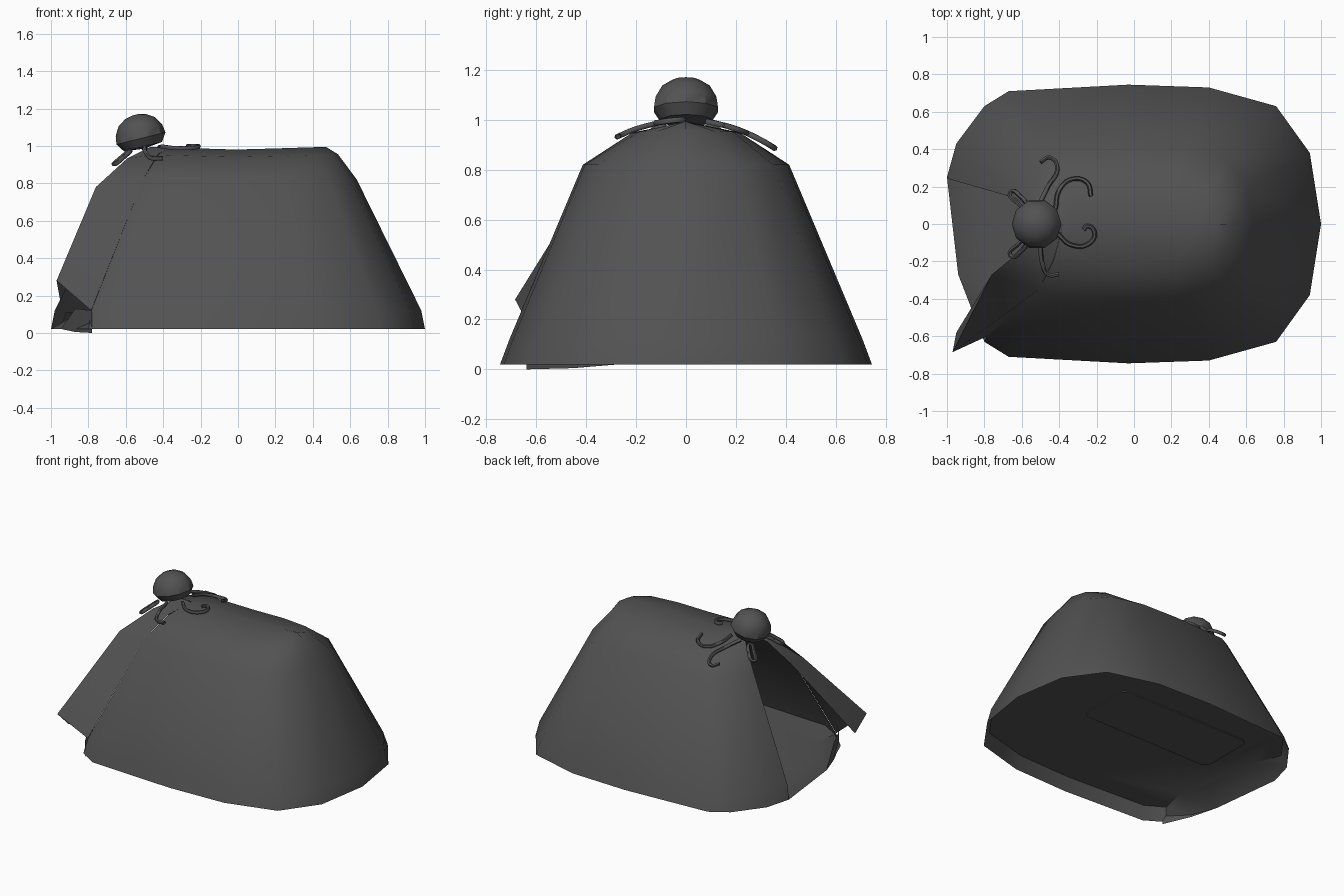
import bpy, bmesh, math
from mathutils import Vector, Matrix

cube = bpy.data.objects.get("Cube")
if cube:
    bpy.data.objects.remove(cube)

cloth = bpy.data.materials.new("charcoal_cloth")
cloth.use_nodes = True
cloth.diffuse_color = (0.085, 0.085, 0.085, 1)
cloth.node_tree.nodes["Principled BSDF"].inputs["Base Color"].default_value = cloth.diffuse_color


def finish(obj, angle):
    obj.data.materials.append(cloth)
    bpy.ops.object.select_all(action='DESELECT')
    obj.select_set(True)
    bpy.context.view_layer.objects.active = obj
    bpy.ops.object.shade_smooth_by_angle(angle=math.radians(angle))


def loft(name, rows, closed=False, cap=False, angle=40):
    """Skin equal-length rows of points into one surface."""
    bm = bmesh.new()
    grid = [[bm.verts.new(p) for p in row] for row in rows]
    n = len(rows[0])
    for a, b in zip(grid, grid[1:]):
        for i in range(n if closed else n - 1):
            j = (i + 1) % n
            bm.faces.new((a[i], a[j], b[j], b[i]))
    if cap:
        bm.faces.new(grid[-1])
        if cap == 2:
            bm.faces.new(grid[0][::-1])
    bmesh.ops.remove_doubles(bm, verts=bm.verts, dist=0.002)
    bmesh.ops.recalc_face_normals(bm, faces=bm.faces)
    mesh = bpy.data.meshes.new(name)
    bm.to_mesh(mesh)
    bm.free()
    obj = bpy.data.objects.new(name, mesh)
    bpy.context.collection.objects.link(obj)
    finish(obj, angle)
    return obj


# Ground outline: back half from +x round to the doorway, mirrored to the front
half = [(1, 0), (.94, .38), (.76, .63), (.4, .73), (-.03, .745), (-.67, .71),
        (-.8, .63), (-.95, .43), (-1, .25)]
wall = [(x, -y) for x, y in half[6:0:-1]] + half
door = [(-.94, -.27), (-.87, -.45)]

# Canopy: outline shrinks upward and closes on a gently sagging ridge
levels = [(.02, 1, 1), (.12, .98, .95), (.82, .635, .555), (.955, .535, .3), (.995, .47, 0)]


def ring(z, kx, ky):
    return [(x * kx, y * ky, z - (.015 * (1 - abs(x)) if z > .9 else 0)) for x, y in wall]


loft("canopy", [ring(*lv) for lv in levels], angle=50)

# Door flap pulled aside: canopy edge, outer fold, inner hem
flap_rows = [
    [(-.376, 0, .99), (-.47, 0, .995), (-.48, 0, .99)],
    [(-.43, -.19, .953), (-.59, -.13, .935), (-.58, -.1, .92)],
    [(-.508, -.35, .82), (-.76, -.27, .78), (-.69, -.22, .74)],
    [(-.785, -.6, .12), (-.97, -.685, .28), (-.95, -.58, .17)],
]
loft("door_flap", flap_rows, angle=50)

# Low corner of the wall under the flap
corner = [(-.78, -.64), (-.87, -.45), (-.94, -.27)]
loft("corner_skirt", [[(x, y, z) for (x, y), z in zip(corner, (0, .005, .02))],
                      [(x, y, z) for (x, y), z in zip(corner, (.12, .13, .03))]])

# Raised groundsheet with a sloping sill in the doorway
outline = wall + door
inner = [(x * .97, y * .95, .11) for x, y in wall[:-1]]
inner += [(x * .85, y * .9, .11) for x, y in wall[-1:] + door]
loft("groundsheet", [[(x, y, .02) for x, y in outline], inner], closed=True, cap=True)


# Rounded panel on the underside of the groundsheet
def rounded(w, d, r, z, cx, cy):
    pts = []
    for k, (sx, sy) in enumerate([(1, 1), (-1, 1), (-1, -1), (1, -1)]):
        for s in range(4):
            a = math.pi / 2 * (k + s / 3)
            pts.append((cx + sx * (w - r) + r * math.cos(a),
                        cy + sy * (d - r) + r * math.sin(a), z))
    return pts


loft("floor_panel", [rounded(.53, .21, .05, z, -.1, .2) for z in (.102, .109)],
     closed=True, cap=2)

# Domed finial, tilted with the roof
dome = [(.02, -.06), (.105, -.05), (.135, -.005), (.128, .04), (.1, .088), (.055, .116), (.012, .125)]
knob = loft("finial", [[(r * math.cos(a * math.tau / 10), r * math.sin(a * math.tau / 10), z)
                        for a in range(10)] for r, z in dome], closed=True, cap=2, angle=35)
knob.matrix_world = Matrix.Translation((-.52, 0, 1.045)) @ Matrix.Rotation(math.radians(-14), 4, 'Y')


# Curled cords lying on the roof around the finial
def cord(name, pts, loop=False):
    curve = bpy.data.curves.new(name, 'CURVE')
    curve.dimensions = '3D'
    curve.bevel_depth = .012
    curve.bevel_resolution = 1
    curve.resolution_u = 5
    sp = curve.splines.new('BEZIER')
    sp.bezier_points.add(len(pts) - 1)
    sp.use_cyclic_u = loop
    for bp, (x, y) in zip(sp.bezier_points, pts):
        bp.co = (x, y, 1.0 - .9 * y * y - max(0, -.55 - x) * .65)
        bp.handle_left_type = bp.handle_right_type = 'AUTO'
    obj = bpy.data.objects.new(name, curve)
    bpy.context.collection.objects.link(obj)
    obj.select_set(True)
    bpy.context.view_layer.objects.active = obj
    bpy.ops.object.convert(target='MESH')
    finish(bpy.context.view_layer.objects.active, 60)
    bpy.context.view_layer.objects.active.select_set(False)


bpy.ops.object.select_all(action='DESELECT')
cord("cord_back", [(-.51, .1), (-.46, .2), (-.41, .3), (-.45, .355), (-.5, .33)])
cord("cord_back_side", [(-.42, .08), (-.4, .18), (-.33, .24), (-.25, .22), (-.23, .15)])
cord("cord_front_side", [(-.41, -.05), (-.34, -.11), (-.25, -.11), (-.21, -.05), (-.25, -.01), (-.27, -.03)])
cord("cord_front", [(-.5, -.1), (-.49, -.21), (-.46, -.27), (-.4, -.27)])
for side, label in ((1, "back"), (-1, "front")):
    cord("cord_loop_" + label, [(-.58, .09 * side), (-.62, .11 * side), (-.66, .17 * side), (-.61, .15 * side)], True)
